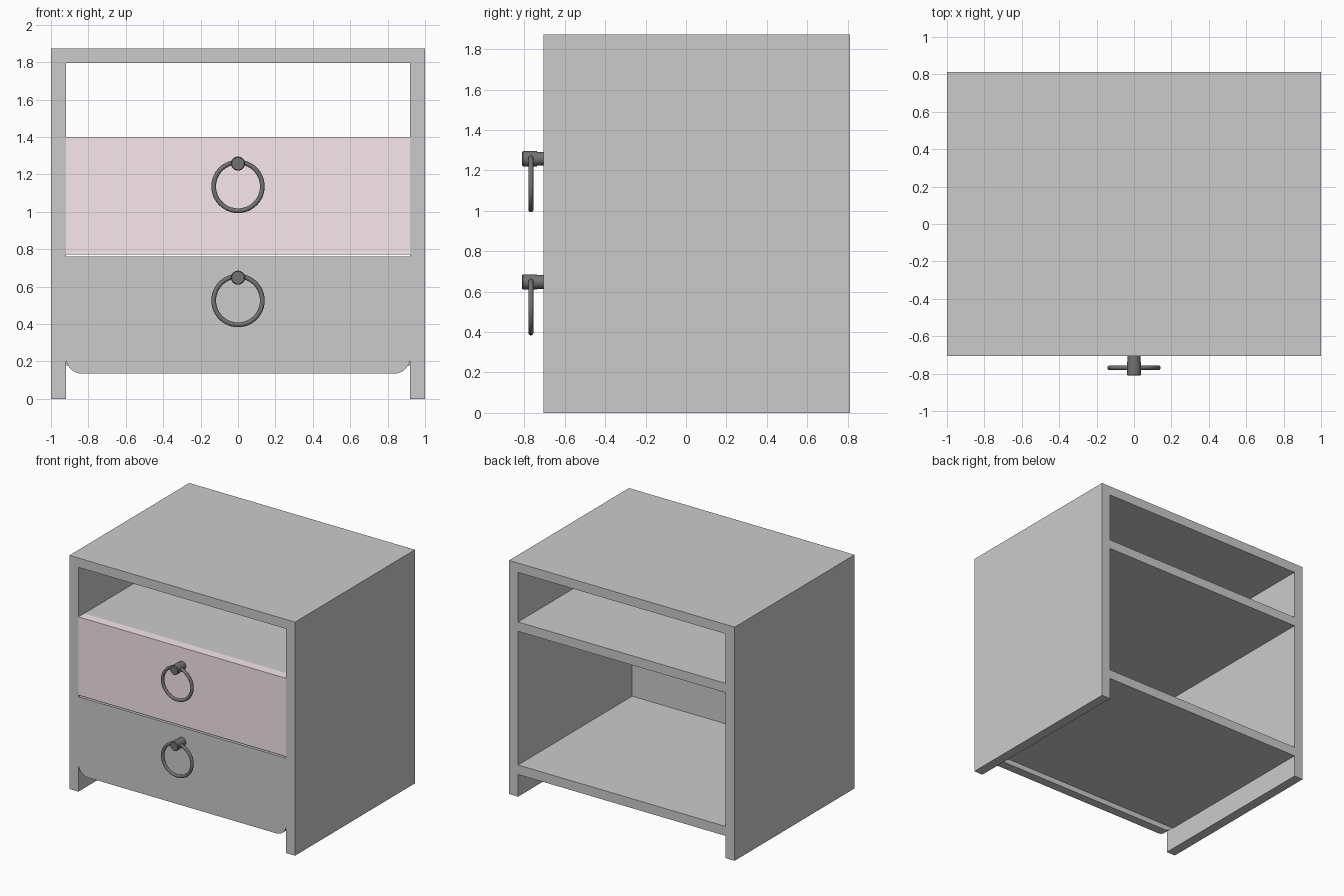
import bpy, bmesh
from math import sin, cos, pi
from mathutils import Matrix

if "Cube" in bpy.data.objects:
    bpy.data.objects.remove(bpy.data.objects["Cube"])

FRONT, BACK, HEIGHT = -0.706, 0.812, 1.872
INNER = 0.92          # half width between the side walls
PANEL_BACK = -0.632   # rear face of the drawer fronts


def material(name, rgb):
    m = bpy.data.materials.new(name)
    m.diffuse_color = (*rgb, 1)
    m.use_nodes = True
    m.node_tree.nodes["Principled BSDF"].inputs["Base Color"].default_value = m.diffuse_color
    return m


def finish(name, bm, mat=None):
    bmesh.ops.recalc_face_normals(bm, faces=bm.faces[:])
    me = bpy.data.meshes.new(name)
    bm.to_mesh(me)
    bm.free()
    ob = bpy.data.objects.new(name, me)
    bpy.context.collection.objects.link(ob)
    if mat:
        me.materials.append(mat)
    return ob


def extrude_profile(name, points, y0, y1, mat=None):
    """Extrude an (x, z) outline from y0 to y1."""
    bm = bmesh.new()
    face = bm.faces.new([bm.verts.new((x, y0, z)) for x, z in points])
    new = bmesh.ops.extrude_face_region(bm, geom=[face])["geom"]
    verts = [g for g in new if isinstance(g, bmesh.types.BMVert)]
    bmesh.ops.translate(bm, verts=verts, vec=(0, y1 - y0, 0))
    return finish(name, bm, mat)


def slab(name, z0, z1, y0, y1, mat=None):
    pts = [(-INNER, z0), (INNER, z0), (INNER, z1), (-INNER, z1)]
    return extrude_profile(name, pts, y0, y1, mat)


def smooth(ob):
    bpy.ops.object.select_all(action='DESELECT')
    ob.select_set(True)
    bpy.context.view_layer.objects.active = ob
    bpy.ops.object.shade_smooth_by_angle()


pink = material("pink_paint", (0.94, 0.80, 0.85))
dark = material("dark_metal", (0.17, 0.17, 0.17))

# Outer case: two sides and top as one arch, open at front and back
half = [(1, HEIGHT), (1, 0), (INNER, 0), (INNER, 1.797)]
extrude_profile("case", half + [(-x, z) for x, z in reversed(half)], FRONT, BACK)

# Shelves behind the drawer fronts
slab("upper_shelf", 1.325, 1.40, PANEL_BACK, BACK)
slab("bottom_shelf", 0.178, 0.254, PANEL_BACK, BACK)

# Upper drawer front
slab("upper_drawer_front", 0.773, 1.40, FRONT, PANEL_BACK, pink)

# Lower drawer front with rounded bottom corners
r, bottom = 0.085, 0.135
arc = [(INNER - r + r * cos(a), bottom + r - r * sin(a))
       for a in (i * pi / 24 for i in range(13))]
side = [(INNER, 0.76)] + arc
extrude_profile("lower_drawer_front", side + [(-x, z) for x, z in reversed(side)],
                FRONT, PANEL_BACK)


# Ring pulls: round post with a slightly wider head, and a hanging ring
def lathe_post(name, z):
    bm = bmesh.new()
    profile = [(0.034, FRONT), (0.034, -0.737), (0.0375, -0.737),
               (0.0375, -0.806), (0.0335, -0.811)]
    n = 32
    rings = [[bm.verts.new((rad * cos(2 * pi * i / n), y, z + rad * sin(2 * pi * i / n)))
              for i in range(n)] for rad, y in profile]
    for a, b in zip(rings, rings[1:]):
        for i in range(n):
            j = (i + 1) % n
            bm.faces.new((a[i], a[j], b[j], b[i]))
    bm.faces.new(rings[0])
    bm.faces.new(rings[-1])
    smooth(finish(name, bm, dark))


def pull(prefix, z):
    lathe_post(prefix + "_pull_post", z)
    bpy.ops.mesh.primitive_torus_add(
        major_radius=0.13, minor_radius=0.0125, major_segments=64, minor_segments=16,
        location=(0, -0.768, z - 0.122), rotation=(pi / 2, 0, 0))
    ring = bpy.context.object
    ring.name = prefix + "_pull_ring"
    ring.data.materials.append(dark)
    smooth(ring)


pull("upper", 1.258)
pull("lower", 0.648)
